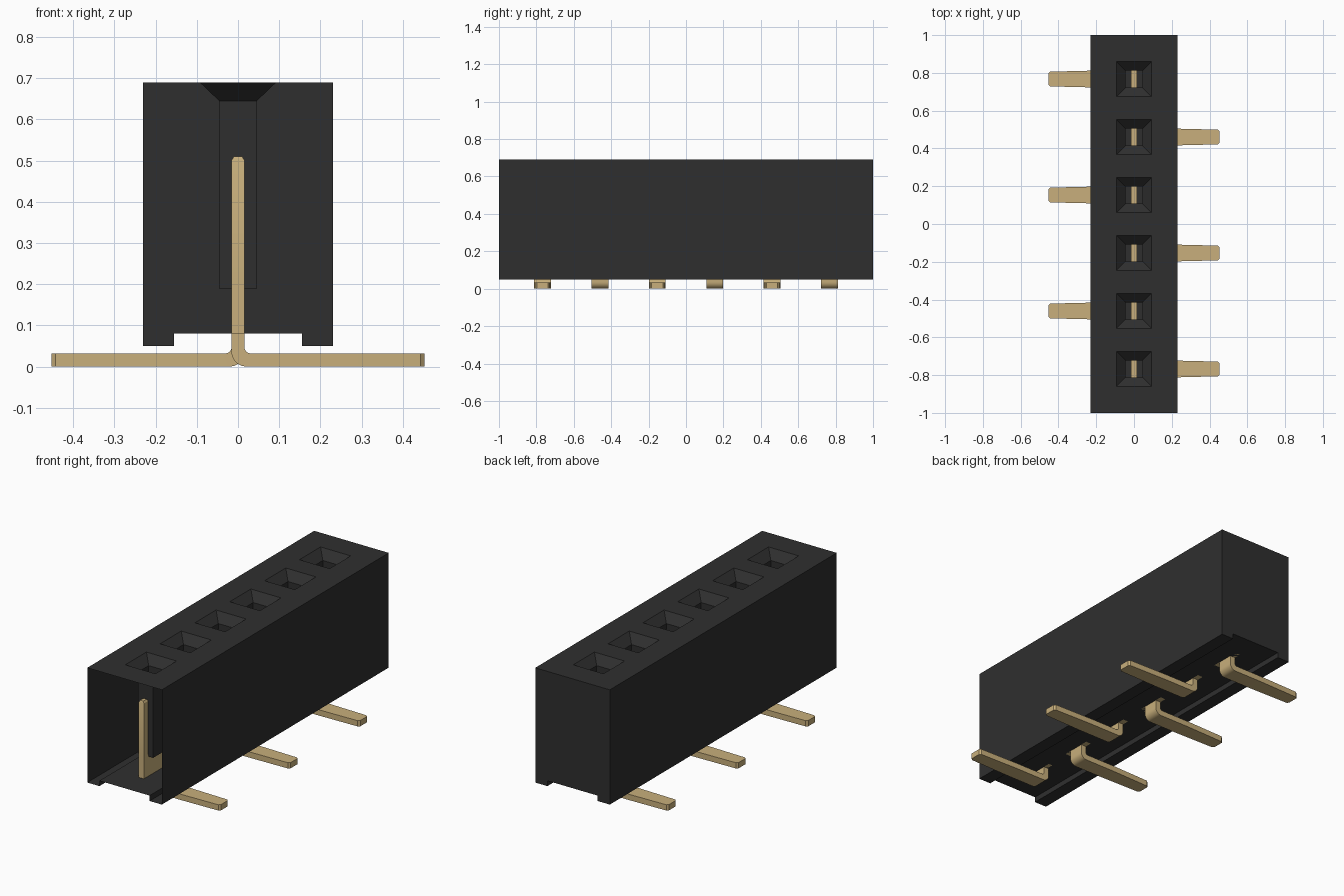
import bpy
import bmesh
from math import cos, sin, pi

cube = bpy.data.objects.get("Cube")
if cube:
    bpy.data.objects.remove(cube, do_unlink=True)

PITCH = 0.307
ROWS = [(i - 2.5) * PITCH for i in range(6)]
TOP, FLOOR, POCKET = 0.69, 0.08, 0.046


def material(name, color, metallic, roughness):
    mat = bpy.data.materials.new(name)
    mat.use_nodes = True
    mat.diffuse_color = (*color, 1)
    bsdf = mat.node_tree.nodes["Principled BSDF"]
    bsdf.inputs["Base Color"].default_value = (*color, 1)
    bsdf.inputs["Metallic"].default_value = metallic
    bsdf.inputs["Roughness"].default_value = roughness
    return mat


black = material("black plastic", (0.028, 0.028, 0.028), 0, 0.6)
gold = material("gold metal", (0.58, 0.43, 0.20), 0, 0.5)


def loft(bm, rings):
    """Closed solid through rings with equal point counts."""
    loops = [[bm.verts.new(p) for p in ring] for ring in rings]
    for a, b in zip(loops, loops[1:]):
        for i in range(len(a)):
            j = (i + 1) % len(a)
            bm.faces.new((a[i], a[j], b[j], b[i]))
    bm.faces.new(loops[0][::-1])
    bm.faces.new(loops[-1])


def rect(cx, cy, hx, hy, z):
    return [(cx + sx * hx, cy + sy * hy, z)
            for sx, sy in ((-1, -1), (1, -1), (1, 1), (-1, 1))]


def make_object(name, bm, mat):
    bmesh.ops.recalc_face_normals(bm, faces=bm.faces[:])
    mesh = bpy.data.meshes.new(name)
    bm.to_mesh(mesh)
    bm.free()
    mesh.materials.append(mat)
    obj = bpy.data.objects.new(name, mesh)
    bpy.context.collection.objects.link(obj)
    return obj


# Housing: extruded profile with a channel between two feet
half = [(0.23, TOP), (0.23, 0.05), (0.155, 0.05), (0.155, FLOOR)]
profile = half + [(-x, z) for x, z in reversed(half)]
bm = bmesh.new()
loft(bm, [[(x, y, z) for x, z in profile] for y in (-1, 1)])
housing = make_object("housing", bm, black)

# Sockets: square pockets with funnel mouths
bm = bmesh.new()
for y in ROWS:
    loft(bm, [rect(0, y, h, h, z) for h, z in
              ((POCKET, 0.19), (POCKET, 0.645), (0.093, TOP), (0.093, 0.8))])
cutter = make_object("socket_cutter", bm, black)
cutter.hide_render = True
mod = housing.modifiers.new("sockets", "BOOLEAN")
mod.operation = "DIFFERENCE"
mod.solver = "EXACT"
mod.object = cutter
cut_mesh = bpy.data.meshes.new_from_object(
    housing.evaluated_get(bpy.context.evaluated_depsgraph_get()))
housing.modifiers.clear()
housing.data = cut_mesh
bpy.data.objects.remove(cutter, do_unlink=True)

# Open front end of the housing
bm = bmesh.new()
bm.from_mesh(cut_mesh)
front = [f for f in bm.faces if all(v.co.y < -0.999 for v in f.verts)]
bmesh.ops.delete(bm, geom=front, context="FACES")
bm.to_mesh(cut_mesh)
bm.free()


def add_tail(bm, y, side):
    """Bent strip leaving the floor and running out sideways."""
    sections = [((-0.016, 0.1), (0.016, 0.1), 0.045)]
    for i in range(7):
        a = pi + i * pi / 12
        sections.append(((0.02 + 0.036 * cos(a), 0.036 + 0.036 * sin(a)),
                         (0.03 + 0.014 * cos(a), 0.046 + 0.014 * sin(a)), 0.045))
    sections += [((x, 0), (x, 0.032), w)
                 for x, w in ((0.2, 0.045), (0.443, 0.039), (0.453, 0.03))]
    loft(bm, [[(side * o[0], y - w, o[1]), (side * n[0], y - w, n[1]),
               (side * n[0], y + w, n[1]), (side * o[0], y + w, o[1])]
              for o, n, w in sections])


# Contacts: forked blade astride each pocket, tails alternating sides
for i, y in enumerate(ROWS):
    bm = bmesh.new()
    loft(bm, [rect(0, y, 0.016, 0.085, z) for z in (FLOOR, 0.2)])
    for s in (-1, 1):
        loft(bm, [rect(0, y + s * 0.066, hx, hy, z) for hx, hy, z in
                  ((0.016, 0.019, 0.2), (0.016, 0.019, 0.5), (0.01, 0.014, 0.51))])
    add_tail(bm, y, 1 if i % 2 == 0 else -1)
    contact = make_object(f"contact_{i + 1}", bm, gold)
    bpy.ops.object.select_all(action="DESELECT")
    contact.select_set(True)
    bpy.context.view_layer.objects.active = contact
    bpy.ops.object.shade_smooth_by_angle(angle=pi / 6)
